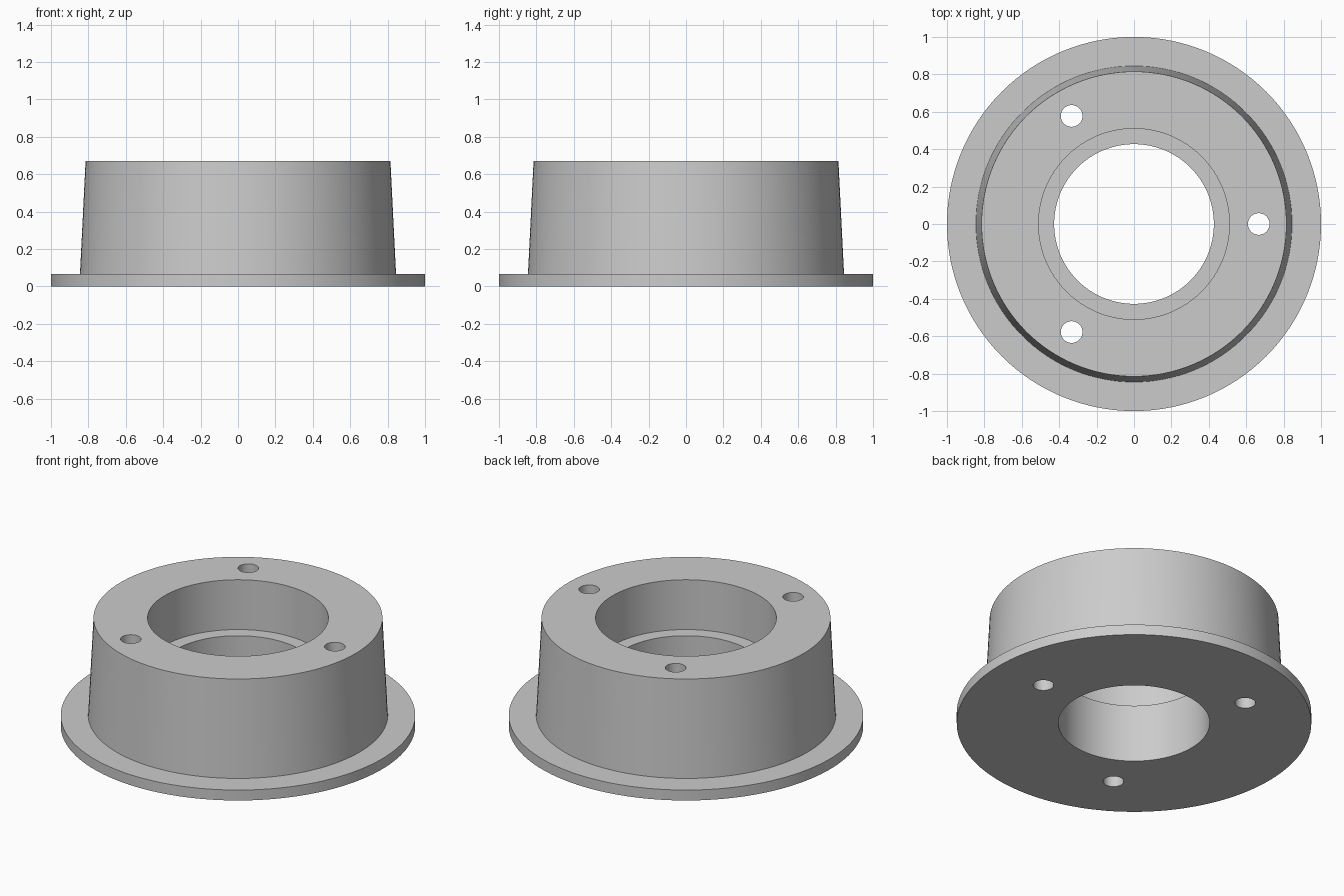
import bpy
import bmesh
from math import tau, radians, cos, sin
from mathutils import Matrix

cube = bpy.data.objects.get("Cube")
if cube:
    bpy.data.objects.remove(cube, do_unlink=True)

SEGMENTS = 128
HEIGHT = 0.67

grey = bpy.data.materials.new("plain grey")
grey.use_nodes = True
colour = (0.6, 0.6, 0.6, 1)
grey.diffuse_color = colour
grey.node_tree.nodes["Principled BSDF"].inputs["Base Color"].default_value = colour


def add_object(name, bm):
    bmesh.ops.recalc_face_normals(bm, faces=bm.faces)
    mesh = bpy.data.meshes.new(name)
    bm.to_mesh(mesh)
    bm.free()
    mesh.materials.append(grey)
    obj = bpy.data.objects.new(name, mesh)
    bpy.context.collection.objects.link(obj)
    return obj


def lathe(name, profile):
    """Turn a closed (radius, height) outline around the z axis."""
    bm = bmesh.new()
    rings = []
    for r, z in profile:
        rings.append([bm.verts.new((r * cos(tau * i / SEGMENTS), r * sin(tau * i / SEGMENTS), z))
                      for i in range(SEGMENTS)])
    for a, b in zip(rings, rings[1:] + rings[:1]):
        for i in range(SEGMENTS):
            j = (i + 1) % SEGMENTS
            bm.faces.new((a[i], a[j], b[j], b[i]))
    return add_object(name, bm)


# Flange, tapered hub and stepped bore in one turned outline
hub = lathe("flanged_hub", [
    (0.427, 0), (1, 0), (1, 0.065), (0.845, 0.065),
    (0.815, HEIGHT), (0.51, HEIGHT), (0.51, 0.36), (0.427, 0.36),
])

# Three bolt holes drilled through the hub
drills = bmesh.new()
for k in range(3):
    place = Matrix.Rotation(tau * k / 3, 4, 'Z') @ Matrix.Translation((0.667, 0, HEIGHT / 2))
    bmesh.ops.create_cone(drills, cap_ends=True, segments=48, radius1=0.058,
                          radius2=0.058, depth=1, matrix=place)
cutter = add_object("bolt_hole_cutter", drills)
cutter.hide_render = True

cut = hub.modifiers.new("bolt holes", 'BOOLEAN')
cut.operation = 'DIFFERENCE'
cut.solver = 'EXACT'
cut.object = cutter

bpy.ops.object.select_all(action='DESELECT')
bpy.context.view_layer.objects.active = hub
hub.select_set(True)
bpy.ops.object.modifier_apply(modifier=cut.name)
bpy.data.objects.remove(cutter, do_unlink=True)
bpy.ops.object.shade_smooth_by_angle(angle=radians(30))
